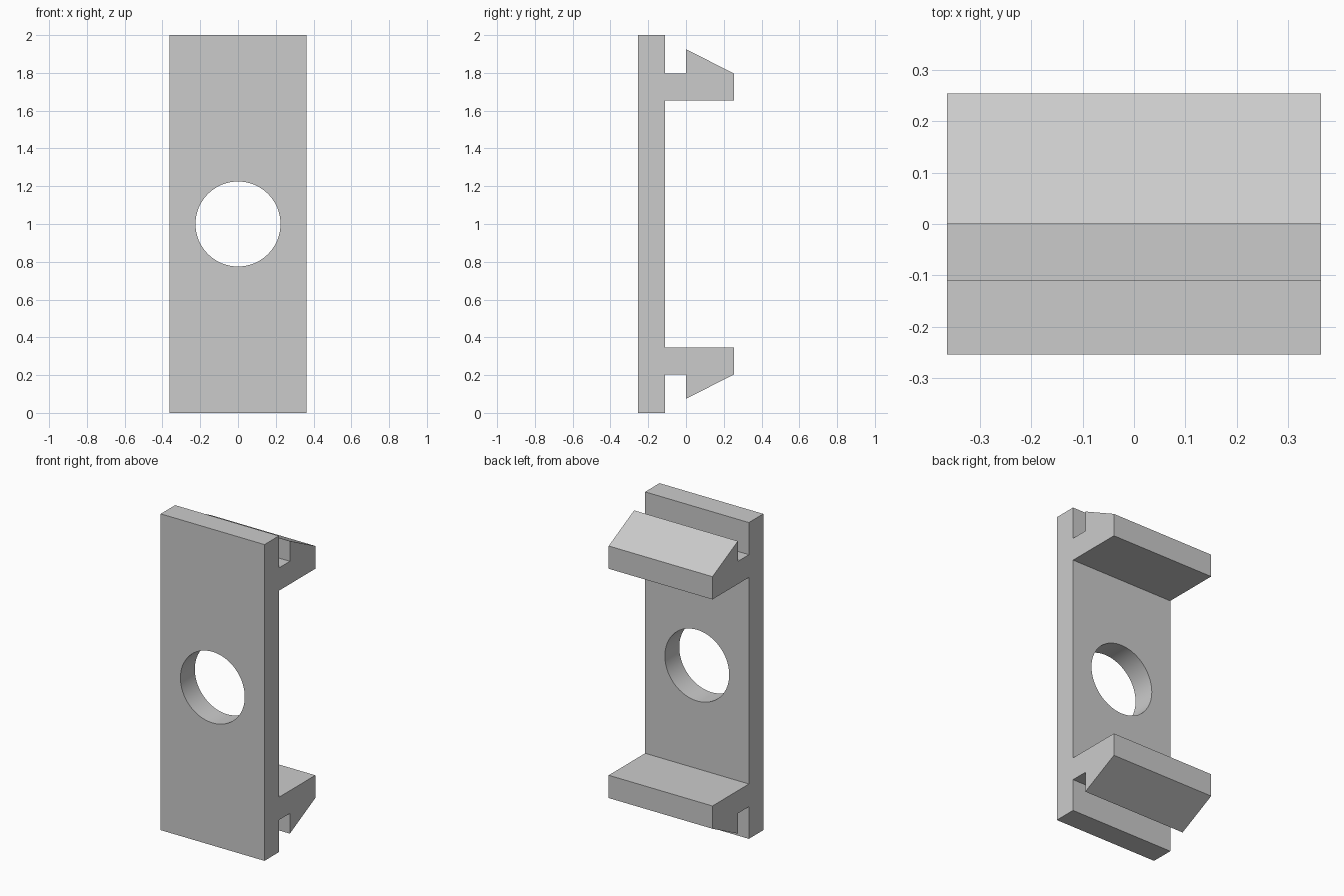
import bpy, bmesh, math

if "Cube" in bpy.data.objects:
    bpy.data.objects.remove(bpy.data.objects["Cube"], do_unlink=True)

HALF_WIDTH = 0.363
HOLE_RADIUS = 0.225
FRONT, PLATE_BACK, BARB, TIP = -0.254, -0.11, 0.0, 0.254

# Plain grey plastic
grey = bpy.data.materials.new("grey_plastic")
grey.use_nodes = True
colour = (0.6, 0.6, 0.6, 1)
grey.diffuse_color = colour
grey.node_tree.nodes["Principled BSDF"].inputs["Base Color"].default_value = colour

# Side profile (y, z): lower half with its hook, mirrored about mid-height
lower = [(FRONT, 0), (PLATE_BACK, 0), (PLATE_BACK, 0.203), (BARB, 0.203),
         (BARB, 0.075), (TIP, 0.203), (TIP, 0.347), (PLATE_BACK, 0.347)]
profile = lower + [(y, 2 - z) for y, z in reversed(lower)]

# Plate and both hooks as one extrusion across the width
bm = bmesh.new()
face = bm.faces.new([bm.verts.new((-HALF_WIDTH, y, z)) for y, z in profile])
side = bmesh.ops.extrude_face_region(bm, geom=[face])
moved = [g for g in side["geom"] if isinstance(g, bmesh.types.BMVert)]
bmesh.ops.translate(bm, verts=moved, vec=(2 * HALF_WIDTH, 0, 0))
bmesh.ops.recalc_face_normals(bm, faces=bm.faces)
mesh = bpy.data.meshes.new("clip_plate")
bm.to_mesh(mesh)
bm.free()
plate = bpy.data.objects.new("clip_plate", mesh)
bpy.context.collection.objects.link(plate)
mesh.materials.append(grey)

# Round hole through the middle of the plate
bpy.ops.mesh.primitive_cylinder_add(vertices=96, radius=HOLE_RADIUS, depth=0.3,
                                    location=(0, (FRONT + PLATE_BACK) / 2, 1),
                                    rotation=(math.pi / 2, 0, 0))
cutter = bpy.context.object
cutter.name = "hole_cutter"
cutter.hide_render = True
cutter.data.materials.append(grey)

cut = plate.modifiers.new("hole", 'BOOLEAN')
cut.operation = 'DIFFERENCE'
cut.solver = 'EXACT'
cut.object = cutter
bpy.ops.object.select_all(action='DESELECT')
plate.select_set(True)
bpy.context.view_layer.objects.active = plate
bpy.ops.object.modifier_apply(modifier=cut.name)
bpy.data.objects.remove(cutter, do_unlink=True)

# Smooth hole wall, crisp edges elsewhere
bpy.ops.object.shade_smooth_by_angle(angle=math.radians(20))
